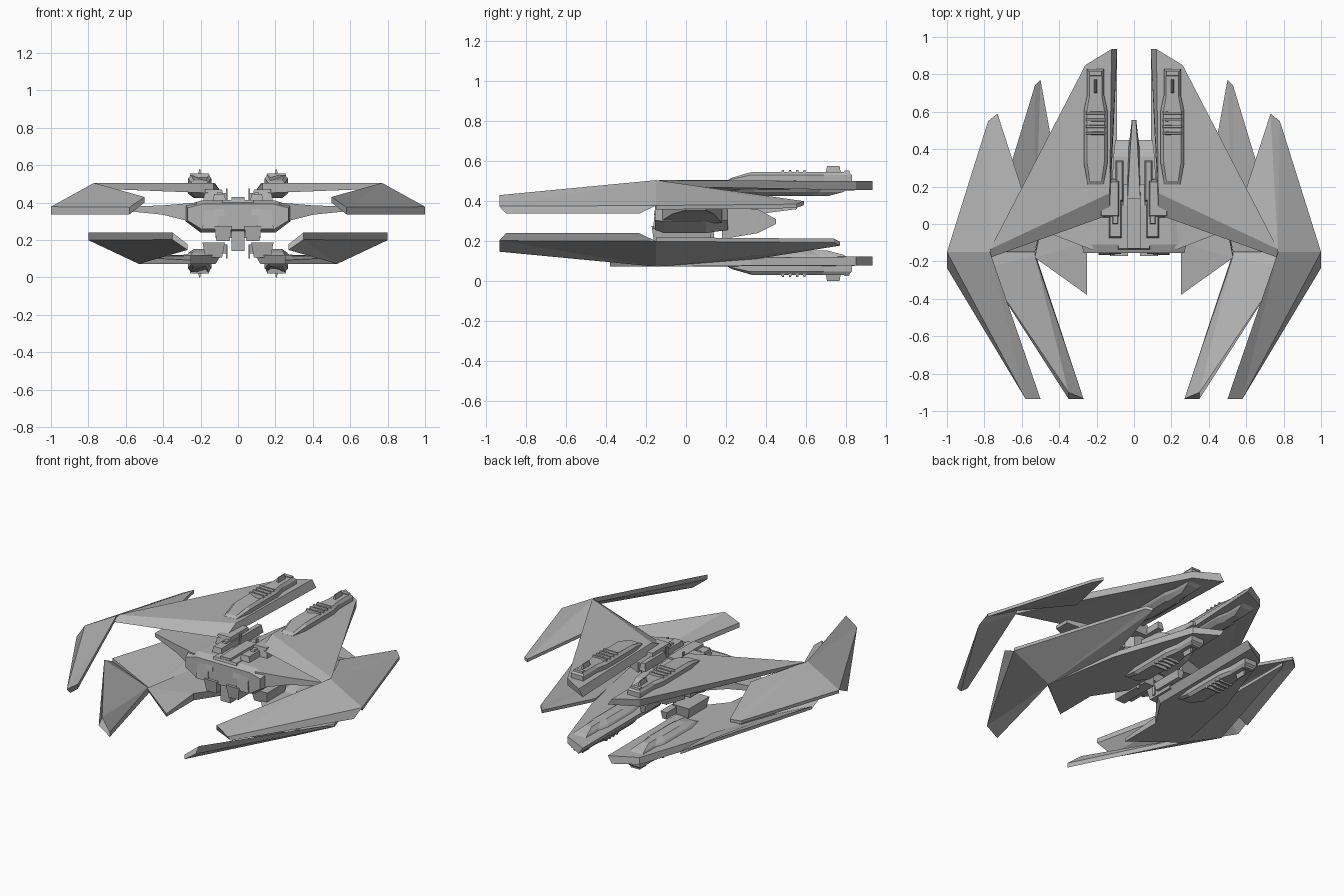
import bpy, bmesh
from mathutils import Vector

if "Cube" in bpy.data.objects:
    bpy.data.objects.remove(bpy.data.objects["Cube"])

H = 0.577  # upper and lower decks mirror each other about half this height

grey = bpy.data.materials.new("hull_grey")
grey.diffuse_color = (0.45, 0.45, 0.45, 1)
grey.use_nodes = True
grey.node_tree.nodes["Principled BSDF"].inputs["Base Color"].default_value = grey.diffuse_color


def loft(name, loops, flip=False, mirror=True, fan=False):
    """Skin a stack of matching loops; optionally turn it upside down and mirror it in x."""
    bm = bmesh.new()
    for sx in ((1, -1) if mirror else (1,)):
        rings = [[bm.verts.new((sx * x, y, H - z if flip else z)) for x, y, z in lp] for lp in loops]
        n = len(rings[0])
        for a, b in zip(rings, rings[1:]):
            for i in range(n):
                j = (i + 1) % n
                bm.faces.new((a[i], a[j], b[j], b[i]))
        for cap in (rings[0], rings[-1]):
            if fan:
                for i in range(1, n - 1):
                    bm.faces.new((cap[0], cap[i], cap[i + 1]))
            else:
                bm.faces.new(cap)
    bmesh.ops.recalc_face_normals(bm, faces=bm.faces)
    me = bpy.data.meshes.new(name)
    bm.to_mesh(me)
    bm.free()
    me.materials.append(grey)
    ob = bpy.data.objects.new(name, me)
    bpy.context.collection.objects.link(ob)
    return ob


def box(name, x0, x1, y0, y1, z0, z1, flip=False, mirror=True, taper=0.0):
    """Box whose top can be drawn in by a taper."""
    t = taper
    lo = [(x0, y0, z0), (x1, y0, z0), (x1, y1, z0), (x0, y1, z0)]
    hi = [(x0 + t, y0 + t, z1), (x1 - t, y0 + t, z1), (x1 - t, y1 - t, z1), (x0 + t, y1 - t, z1)]
    return loft(name, [lo, hi], flip, mirror)


def drop(pts, d):
    return [(x, y, z - d) for x, y, z in pts]


# Inner wing panels
loft("upper_inner_wing", [
    [(.12, .935, .50), (.26, .85, .50), (.77, -.135, .505), (.13, .165, .505)],
    [(.09, .935, .455), (.26, .85, .455), (.77, -.18, .475), (.13, .05, .45)]], fan=True)
loft("lower_inner_wing", [
    [(.25, -.1, .505), (.25, -.38, .505), (.53, -.16, .505), (.44, .33, .50), (.26, .85, .50), (.12, .935, .50), (.12, .1, .505)],
    [(.25, -.1, .46), (.25, -.38, .485), (.53, -.18, .47), (.43, .32, .46), (.26, .85, .455), (.09, .935, .455), (.09, .1, .455)]],
    flip=True, fan=True)

# Folded outer panels: a long forward blade and a swept rear fin on each deck
for deck, flip, a, o, tip, rear in (
        ("upper", False, .77, 1.0, (.50, .58), [(.78, .55, .385), (.73, .59, .40), (.60, .19, .455)]),
        ("lower", True, .53, .80, (.27, .35), [(.53, .74, .385), (.50, .77, .40), (.42, .33, .47)])):
    top = [(a, -.15, .505), (tip[0], -.935, .43), (tip[1], -.935, .375), (o, -.15, .378)]
    bot = [(a, -.17, .47), (tip[0], -.935, .40), (tip[1], -.90, .337), (o, -.235, .337)]
    loft(deck + "_forward_blade", [top, bot], flip, fan=True)
    fin = [(a, -.15, .505), (o, -.15, .378)] + rear
    loft(deck + "_rear_fin", [fin, drop(fin, .02)], flip, fan=True)

# Engine pods on the outer side of each deck, with belly fairings beneath
half = [(.045, .83), (.045, .69), (.062, .61), (.062, .32), (.042, .21)]
ring = half + [(-x, y) for x, y in reversed(half)]


def pod_loop(z, s, y_shrink=1.0, slope=0.0):
    return [(.205 + x * s, .53 + (y - .53) * y_shrink, z - (slope if y < .3 else 0)) for x, y in ring]


for deck, flip in (("upper", False), ("lower", True)):
    loft(deck + "_engine_pod", [pod_loop(.495, 1), pod_loop(.53, 1, 1, .025), pod_loop(.547, .75, .94, .03)], flip)
    loft(deck + "_pod_fairing", [pod_loop(.46, 1.1, .95), pod_loop(.445, .95, .85), pod_loop(.425, .5, .6)], flip)
    for i in range(4):  # cooling ridges
        y = .475 + i * .036
        box(deck + "_pod_ridge", .15, .26, y, y + .02, .53, .556, flip, taper=.005)
    box(deck + "_pod_fin", .196, .214, .70, .775, .54, H, flip, taper=.006)
    box(deck + "_pod_nose_cap", .17, .24, .79, .82, .53, .553, flip, taper=.003)
    # root block and thin mast joining the deck to the hull
    box(deck + "_wing_root", .07, .19, .03, .24, .39, .47, flip, taper=.015)
    box(deck + "_root_rail", .055, .10, .12, .34, .40, .45, flip, taper=.008)
    box(deck + "_mast", .056, .064, .10, .12, .40, .475, flip)

# Central hull: chamfered cross-section swept front to back
prof = [(.10, .41), (.20, .41), (.28, .385), (.28, .30), (.20, .24), (.10, .24)]
prof += [(-x, z) for x, z in reversed(prof)]
loft("hull", [[(x * .96, -.155, .32 + (z - .32) * .8) for x, z in prof],
              [(x, -.11, z) for x, z in prof],
              [(x * .95, .10, z) for x, z in prof],
              [(x * .62, .21, .32 + (z - .32) * .8) for x, z in prof]], mirror=False)

# Tapering side struts under the upper wing
loft("side_strut", [
    [(.22, -.14, .40), (.22, .18, .40), (.22, .18, .29), (.22, -.14, .29)],
    [(.40, -.07, .385), (.40, .14, .385), (.40, .14, .335), (.40, -.07, .335)],
    [(.60, .0, .378), (.60, .10, .378), (.60, .10, .355), (.60, .0, .355)]])

# Tail wedge and spike
loft("tail_wedge", [
    [(-.12, .18, .21), (.12, .18, .21), (.12, .18, .37), (-.12, .18, .37)],
    [(-.11, .36, .24), (.11, .36, .24), (.11, .36, .36), (-.11, .36, .36)],
    [(-.10, .45, .285), (.10, .45, .285), (.10, .45, .31), (-.10, .45, .31)]], mirror=False)
loft("tail_spike", [
    [(-.04, .12, .34), (.04, .12, .34), (.035, .12, .42), (-.035, .12, .42)],
    [(-.03, .40, .34), (.03, .40, .34), (.02, .40, .40), (-.02, .40, .40)],
    [(-.012, .555, .36), (.012, .555, .36), (.01, .555, .385), (-.01, .555, .385)]], mirror=False)

# Central spine and front plate
box("spine", -.035, .035, -.13, .14, .14, .43, mirror=False)
box("front_plate", -.09, .09, -.14, .05, .385, .415, mirror=False, taper=.008)

# Twin cannons above and below the hull
box("upper_cannon", .06, .14, -.08, .17, .38, .445, taper=.012)
box("upper_cannon_sight", .085, .115, .0, .10, .44, .455, taper=.004)
box("upper_cannon_muzzle", .07, .13, -.16, -.06, .33, .385, taper=.008)
box("lower_cannon", .045, .115, -.16, .12, .195, .275, taper=-.012)
box("hull_brow", .10, .19, -.165, .0, .26, .36, taper=.01)
